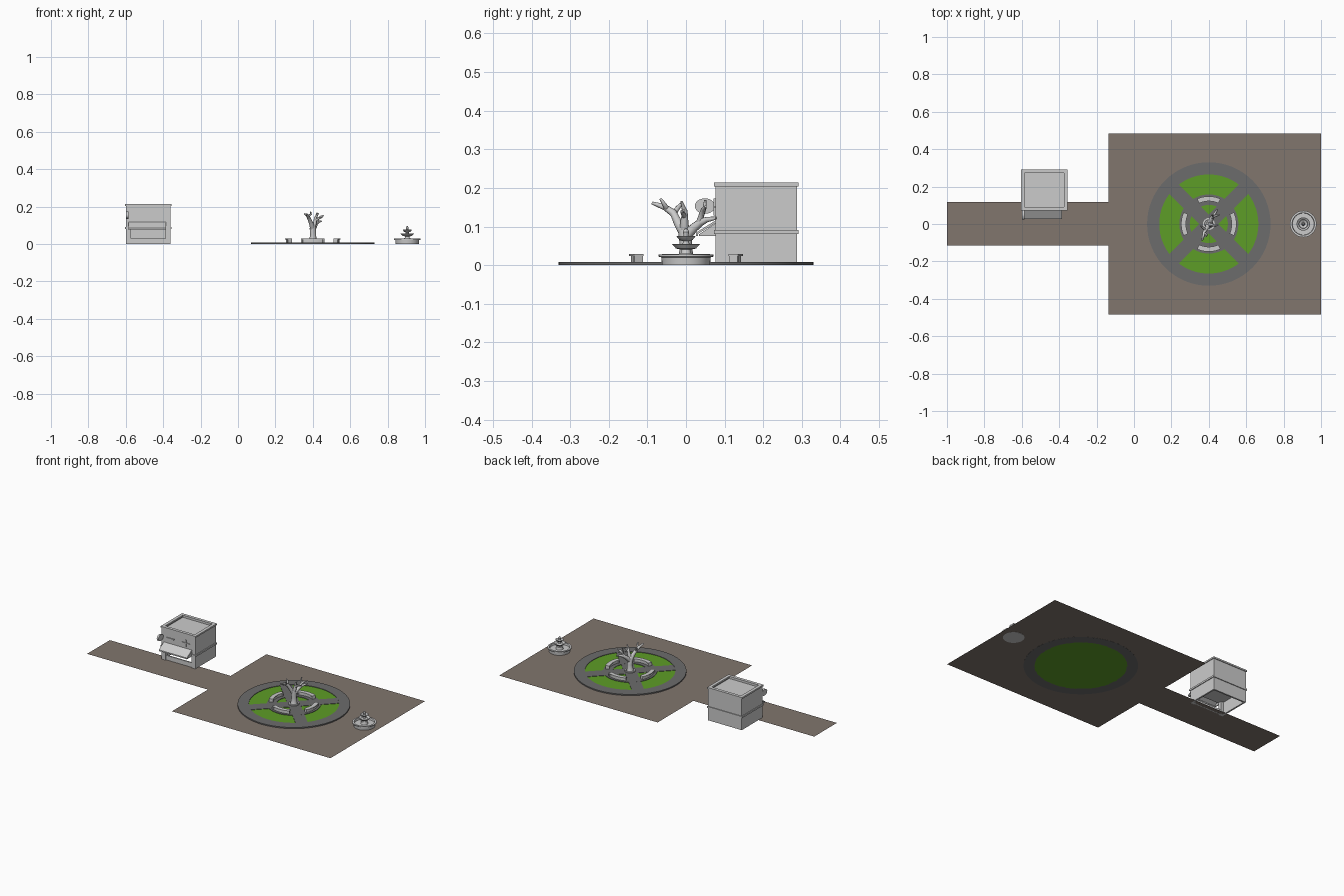
import bpy, bmesh, math
from mathutils import Vector

if "Cube" in bpy.data.objects:
    bpy.data.objects.remove(bpy.data.objects["Cube"])

def material(name, c):
    m = bpy.data.materials.new(name)
    m.diffuse_color = (*c, 1)
    m.use_nodes = True
    m.node_tree.nodes["Principled BSDF"].inputs["Base Color"].default_value = m.diffuse_color
    return m

BROWN = material("brown_paving", (0.22, 0.18, 0.155))
GREEN = material("grass_green", (0.11, 0.34, 0.02))
DARK = material("path_grey", (0.15, 0.15, 0.15))

def finish(name, bm, mat=None, smooth=False):
    bmesh.ops.recalc_face_normals(bm, faces=bm.faces)
    me = bpy.data.meshes.new(name)
    bm.to_mesh(me)
    bm.free()
    ob = bpy.data.objects.new(name, me)
    bpy.context.collection.objects.link(ob)
    if mat:
        me.materials.append(mat)
    if smooth:
        bpy.ops.object.select_all(action='DESELECT')
        ob.select_set(True)
        bpy.context.view_layer.objects.active = ob
        bpy.ops.object.shade_smooth_by_angle(angle=math.radians(35))
    return ob

def box(name, x0, x1, y0, y1, z0, z1, mat=None):
    bm = bmesh.new()
    bmesh.ops.create_cube(bm, size=1)
    for v in bm.verts:
        v.co = ((x0 + x1) / 2 + v.co.x * (x1 - x0), (y0 + y1) / 2 + v.co.y * (y1 - y0),
                (z0 + z1) / 2 + v.co.z * (z1 - z0))
    return finish(name, bm, mat)

def prism(name, pts, shift, mat=None):
    bm = bmesh.new()
    f = bm.faces.new([bm.verts.new(p) for p in pts])
    if shift:
        r = bmesh.ops.extrude_face_region(bm, geom=[f])
        bmesh.ops.translate(bm, vec=shift, verts=[g for g in r['geom'] if isinstance(g, bmesh.types.BMVert)])
    return finish(name, bm, mat)

def lathe(name, profile, centre, mat=None, a0=0.0, span=2 * math.pi, n=64, closed=False):
    """Turn an (r, z) profile around a vertical axis; a partial span gets end caps."""
    bm = bmesh.new()
    full = span > 6.28
    rows = []
    for i in range(n if full else n + 1):
        a = a0 + span * i / n
        rows.append([bm.verts.new((centre[0] + r * math.cos(a), centre[1] + r * math.sin(a), z)) for r, z in profile])
    k = len(profile)
    for i in range(n):
        p, q = rows[i], rows[(i + 1) % len(rows)]
        for j in range(k if closed else k - 1):
            bm.faces.new((p[j], q[j], q[(j + 1) % k], p[(j + 1) % k]))
    if not full:
        bm.faces.new(rows[0])
        bm.faces.new(rows[-1])
    bmesh.ops.remove_doubles(bm, verts=bm.verts, dist=1e-6)
    return finish(name, bm, mat, True)

def ring(name, c, r0, r1, z0, z1, mat=None, **kw):
    return lathe(name, [(r0, z0), (r1, z0), (r1, z1), (r0, z1)], c, mat, closed=True, **kw)

# T-shaped paved ground: street strip and square
prism("paved_ground", [(-1, -.115, .0006), (-.135, -.115, .0006), (-.135, -.483, .0006), (1, -.483, .0006),
                       (1, .483, .0006), (-.135, .483, .0006), (-.135, .117, .0006), (-1, .117, .0006)], None, BROWN)

# Round garden: lawn, ring paths and diagonal spokes
C = (0.4, 0.0)
lathe("lawn", [(0, 0), (.268, 0), (.268, .005), (0, .005)], C, GREEN)
ring("outer_path", C, .265, .33, 0, .008, DARK)
ring("inner_path", C, .102, .158, .003, .0078, DARK)
for i in range(2):
    s = box("spoke_path", -.266, .266, -.036, .036, .003, .0074, DARK)
    s.location = (C[0], C[1], .0001 * i)
    s.rotation_euler.z = math.pi / 4 + i * math.pi / 2

# Four curved benches
for i in range(4):
    a = i * math.pi / 2
    h = math.radians(25)
    ring("bench_seat", C, .122, .148, .023, .029, a0=a - h, span=2 * h, n=16)
    ring("bench_base", C, .127, .143, .006, .024, a0=a - h * .9, span=1.8 * h, n=16)
    for s in (-1, 1):
        ring("bench_end", C, .123, .147, .006, .026, a0=a + s * h * .93 - .03, span=.06, n=2)

# Bare tree: trunk and tapered branches
ring("tree_kerb", C, .024, .032, .005, .014, n=24)
cu = bpy.data.curves.new("bare_tree", 'CURVE')
cu.dimensions = '3D'
cu.bevel_depth = 1
cu.bevel_resolution = 2
cu.use_fill_caps = True
branches = [
    [(0, 0, .004, .025), (0, 0, .02, .019), (.002, 0, .05, .016), (0, -.003, .085, .017), (0, -.008, .10, .012)],
    [(0, 0, .075, .015), (-.008, -.02, .108, .012), (-.02, -.033, .135, .010), (-.028, -.055, .15, .008), (-.035, -.088, .161, .004)],
    [(-.02, -.033, .133, .008), (-.03, -.02, .15, .006), (-.045, -.01, .162, .003)],
    [(-.025, -.05, .147, .007), (-.01, -.058, .16, .005), (-.012, -.066, .172, .003)],
    [(0, 0, .075, .015), (.012, .022, .098, .012), (.02, .04, .112, .010), (.032, .055, .118, .007), (.045, .078, .122, .004)],
    [(.018, .035, .11, .009), (.025, .04, .13, .007), (.04, .045, .145, .006), (.058, .05, .152, .003)],
    [(.025, .04, .128, .007), (.018, .048, .148, .005), (.022, .05, .168, .003)],
    [(0, -.004, .085, .013), (.012, -.004, .115, .010), (.014, -.003, .14, .007), (.03, -.012, .165, .003)],
    [(.013, -.004, .125, .007), (.035, -.01, .138, .005), (.052, -.005, .142, .003)],
]
for b in branches:
    sp = cu.splines.new('POLY')
    sp.points.add(len(b) - 1)
    for p, (x, y, z, r) in zip(sp.points, b):
        p.co = (C[0] + x, C[1] + y, z, 1)
        p.radius = r
    sp.use_smooth = True
bpy.context.collection.objects.link(bpy.data.objects.new("bare_tree", cu))

# Tiered fountain
F = (0.905, 0.0)
lathe("fountain_basin", [(0, 0), (.062, 0), (.064, .02), (.071, .022), (.071, .028), (.06, .028),
                         (.058, .016), (.022, .016), (.018, .032), (0, .032)], F, n=40)
lathe("fountain_tiers", [(0, .028), (.014, .03), (.011, .04), (.026, .043), (.036, .054), (.033, .055), (.02, .048),
                         (.009, .052), (.008, .062), (.017, .065), (.025, .075), (.022, .076), (.01, .07),
                         (.006, .075), (.008, .086), (.004, .094), (0, .096)], F, n=32)

# Building: open ground floor at the front, walls, bands, recessed roof
X0, X1, Y0, Y1, T = -.6, -.36, .077, .287, .01
box("left_wall", X0, X0 + T, Y0, Y1, 0, .205)
box("right_wall", X1 - T, X1, Y0, Y1, 0, .205)
box("back_wall", X0, X1, Y1 - T, Y1, 0, .205)
box("front_upper_wall", X0, X1, Y0, Y0 + T, .08, .205)
for x in (X0, X1 - .028):
    box("front_pillar", x, x + .028, Y0, Y0 + .022, 0, .085)
box("shop_counter", X0 + .028, X1 - .028, Y0 + .006, Y0 + .014, 0, .03)
box("upper_floor", X0 + T, X1 - T, Y0 + T, Y1 - T, .08, .088)
box("roof", X0 + T, X1 - T, Y0 + T, Y1 - T, .19, .197)
for name, z0, z1, t in (("middle_band", .08, .091, .005), ("roof_band", .204, .214, .005)):
    box(name + "_left", X0 - t, X0 + T + t, Y0 - t, Y1 + t, z0, z1)
    box(name + "_right", X1 - T - t, X1 + t, Y0 - t, Y1 + t, z0, z1)
    box(name + "_front", X0, X1, Y0 - t, Y0 + T + t, z0, z1)
    box(name + "_back", X0, X1, Y1 - T - t, Y1 + t, z0, z1)

# Sloping awning with end brackets
A0, A1 = -.585, -.385
prism("awning", [(A0, Y0, .116), (A0, .026, .084), (A0, .026, .076), (A0, .031, .076), (A0, .031, .081), (A0, Y0, .109)],
      (A1 - A0, 0, 0))
for x in (A0, A1 - .006):
    prism("awning_bracket", [(x, Y0, .108), (x, .034, .08), (x, .034, .075), (x, Y0, .075)], (.006, 0, 0))

# Small wall fittings on the front
for x in (-.537, -.425):
    box("wall_ledge", x - .027, x + .027, Y0 - .006, Y0 + .002, .148, .153)
box("wall_upright", -.4275, -.4225, Y0 - .006, Y0 + .002, .128, .172)

# Round hanging sign at the front left corner
pts = []
for i in range(24):
    a = i * math.pi / 12
    pts.append((-.598, .049 + .026 * math.cos(a), .153 + .02 * math.sin(a)))
prism("hanging_sign", pts, (.012, 0, 0))
box("sign_arm", -.595, -.589, .06, Y0 + .002, .15, .156)
